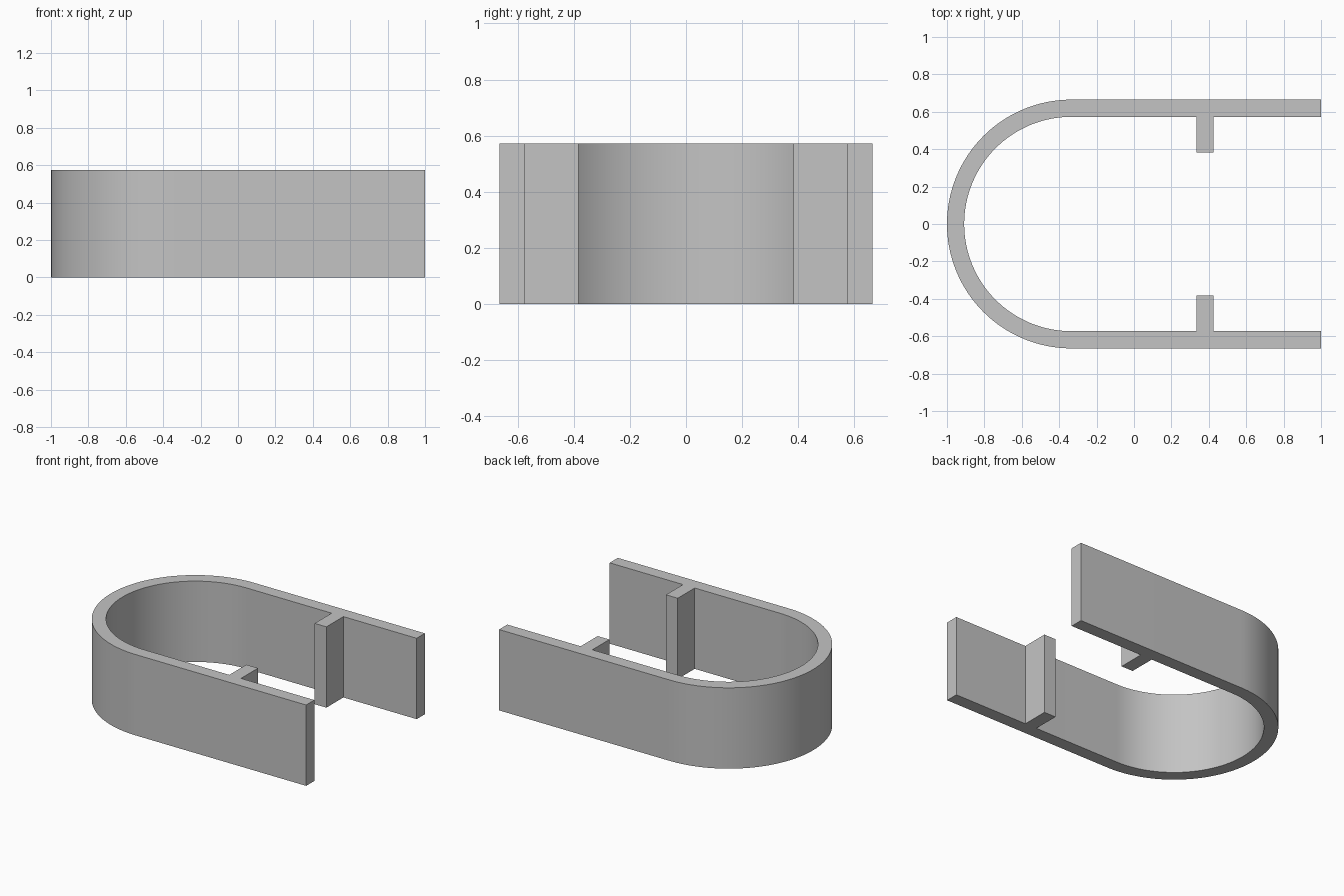
import bpy
import bmesh
from math import sin, cos, pi, radians

cube = bpy.data.objects.get("Cube")
if cube:
    bpy.data.objects.remove(cube, do_unlink=True)

HEIGHT = 0.573
OUTER, INNER = 0.665, 0.573      # wall radii, also half widths of the straight arms
BEND_X = -0.335                  # centre of the round end
TAB_X0, TAB_X1, TAB_Y = 0.333, 0.425, 0.383
STEPS = 64

grey = bpy.data.materials.new("plain grey")
grey.use_nodes = True
colour = (0.55, 0.55, 0.55, 1)
grey.diffuse_color = colour
grey.node_tree.nodes["Principled BSDF"].inputs["Base Color"].default_value = colour


def bend(radius):
    """Half circle from the back arm round to the front arm."""
    angles = [pi / 2 + pi * i / STEPS for i in range(STEPS + 1)]
    return [(BEND_X + radius * cos(a), radius * sin(a)) for a in angles]


# Inner edge of the back arm, with its tab; the front arm mirrors it
back_inner = [(1, INNER), (TAB_X1, INNER), (TAB_X1, TAB_Y),
              (TAB_X0, TAB_Y), (TAB_X0, INNER)]
front_inner = [(x, -y) for x, y in reversed(back_inner)]

# Closed outline: outer edge, then back along the inner edge
outline = [(1, OUTER)] + bend(OUTER) + [(1, -OUTER)]
outline += list(reversed(front_inner)) + list(reversed(bend(INNER))) + list(reversed(back_inner))

# Extrude the outline into the clip
bm = bmesh.new()
base = bm.faces.new([bm.verts.new((x, y, 0)) for x, y in outline])
result = bmesh.ops.extrude_face_region(bm, geom=[base], use_keep_orig=True)
top = [v for v in result["geom"] if isinstance(v, bmesh.types.BMVert)]
bmesh.ops.translate(bm, verts=top, vec=(0, 0, HEIGHT))
bmesh.ops.recalc_face_normals(bm, faces=bm.faces)
caps = [f for f in bm.faces if len(f.verts) > 4]
bmesh.ops.triangulate(bm, faces=caps)
mesh = bpy.data.meshes.new("u_shaped_clip")
bm.to_mesh(mesh)
bm.free()
mesh.materials.append(grey)

clip = bpy.data.objects.new("u_shaped_clip", mesh)
bpy.context.collection.objects.link(clip)
bpy.ops.object.select_all(action="DESELECT")
clip.select_set(True)
bpy.context.view_layer.objects.active = clip
bpy.ops.object.shade_smooth_by_angle(angle=radians(30))
